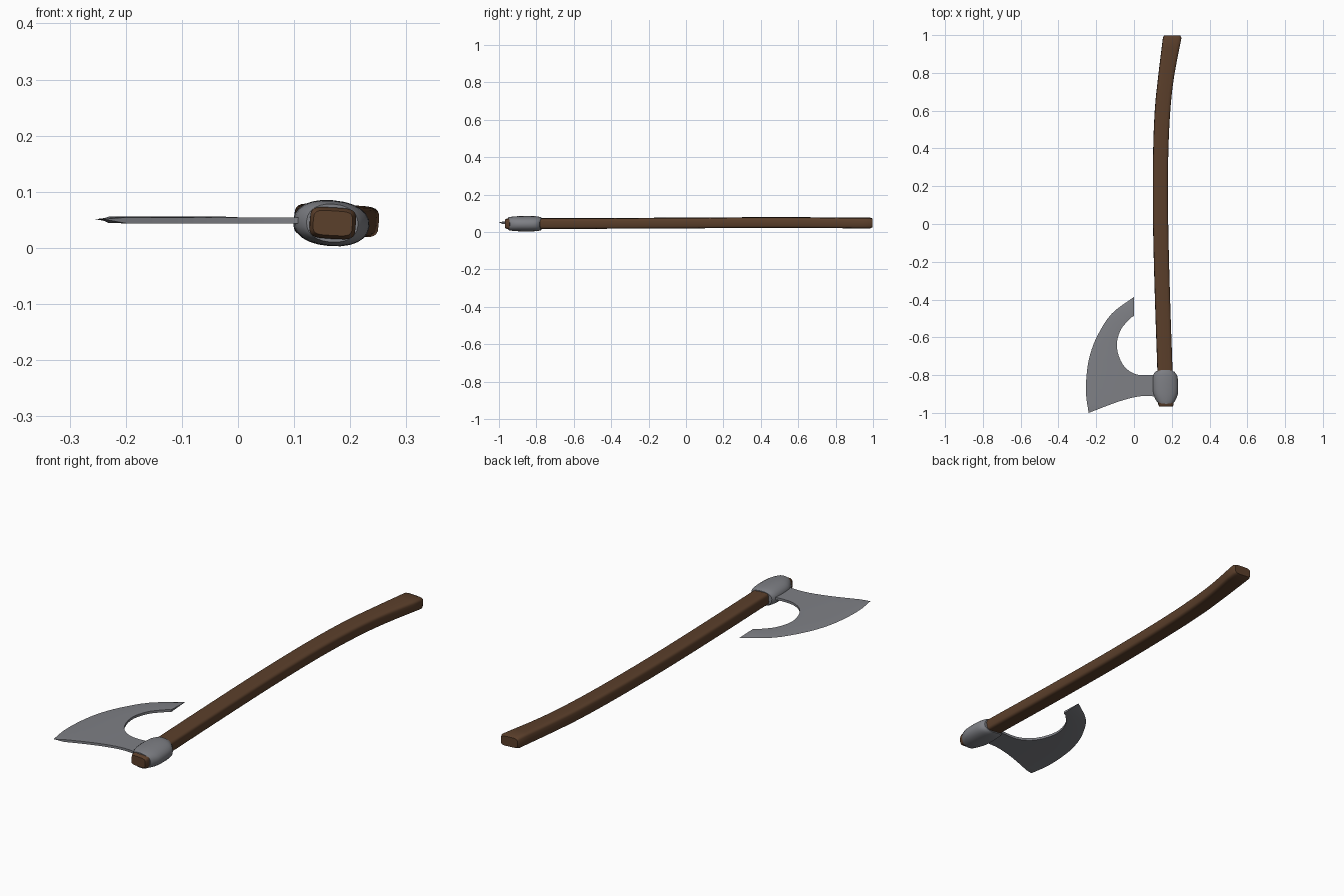
import bpy, bmesh, math
from mathutils import Vector

if "Cube" in bpy.data.objects:
    bpy.data.objects.remove(bpy.data.objects["Cube"])


def material(name, rgb):
    m = bpy.data.materials.new(name)
    m.diffuse_color = (*rgb, 1)
    m.use_nodes = True
    m.node_tree.nodes["Principled BSDF"].inputs["Base Color"].default_value = m.diffuse_color
    return m


wood = material("brown wood", (0.105, 0.05, 0.024))
steel = material("grey steel", (0.21, 0.215, 0.235))


def finish(bm, name, mat, angle):
    bmesh.ops.recalc_face_normals(bm, faces=bm.faces)
    me = bpy.data.meshes.new(name)
    bm.to_mesh(me)
    bm.free()
    ob = bpy.data.objects.new(name, me)
    bpy.context.collection.objects.link(ob)
    me.materials.append(mat)
    bpy.ops.object.select_all(action='DESELECT')
    ob.select_set(True)
    bpy.context.view_layer.objects.active = ob
    bpy.ops.object.shade_smooth_by_angle(angle=math.radians(angle))
    return ob


def spline(pts, n=4):
    """Smooth curve through the points (Catmull-Rom)."""
    p = [Vector(q) for q in pts]
    p = [2 * p[0] - p[1]] + p + [2 * p[-1] - p[-2]]
    out = []
    for i in range(1, len(p) - 2):
        a, b, c, d = p[i - 1:i + 3]
        for k in range(n):
            t = k / n
            out.append(0.5 * (2 * b + (c - a) * t + (2 * a - 5 * b + 4 * c - d) * t * t
                              + (3 * b - a - 3 * c + d) * t ** 3))
    return out + [p[-2]]


def loft(name, stations, power, mat, angle, roll=0.0, wave=0.0, sides=24):
    """Skin superellipse rings along y; station = (y, x, z, half width, half height)."""
    bm = bmesh.new()
    rings = []
    mid = sum(s[0] for s in stations) / len(stations)
    for y, x, z, w, h in stations:
        ring = []
        for k in range(sides):
            a = 2 * math.pi * k / sides
            c, s = math.cos(a), math.sin(a)
            u = w * math.copysign(abs(c) ** power, c)
            v = h * math.copysign(abs(s) ** power, s)
            yy = mid + (y - mid) * (1 - wave * c * c)
            ring.append(bm.verts.new((x + u * math.cos(roll) - v * math.sin(roll), yy,
                                      z + u * math.sin(roll) + v * math.cos(roll))))
        rings.append(ring)
    for r, q in zip(rings, rings[1:]):
        for k in range(sides):
            j = (k + 1) % sides
            bm.faces.new((r[k], r[j], q[j], q[k]))
    bm.faces.new(rings[0])
    bm.faces.new(rings[-1])
    return finish(bm, name, mat, angle)


# Curved wooden handle with slightly rounded ends
path = spline([(-0.955, 0.169, 0.044, 0.041, 0.028), (-0.75, 0.163, 0.045, 0.040, 0.028),
               (-0.4, 0.151, 0.046, 0.040, 0.028), (0.0, 0.141, 0.048, 0.040, 0.028),
               (0.35, 0.141, 0.05, 0.040, 0.028), (0.6, 0.151, 0.05, 0.041, 0.028),
               (0.78, 0.170, 0.049, 0.042, 0.028), (0.985, 0.202, 0.048, 0.049, 0.028)])
ends = [Vector(path[0]), Vector(path[-1])]
for e, dy in zip(ends, (-0.012, 0.013)):
    e[0] += dy
    e[3] -= 0.006
    e[4] -= 0.006
loft("handle", [ends[0]] + path + [ends[1]], 0.45, wood, 50, roll=-0.06)

# Barrel-shaped steel socket around the handle
loft("socket", spline([(-0.952, 0.168, 0.044, 0.046, 0.034), (-0.935, 0.168, 0.044, 0.055, 0.037),
                       (-0.90, 0.167, 0.044, 0.066, 0.040), (-0.84, 0.166, 0.044, 0.068, 0.041),
                       (-0.795, 0.165, 0.044, 0.064, 0.039), (-0.772, 0.163, 0.044, 0.052, 0.034)], 3),
     0.9, steel, 50, roll=-0.08, wave=0.12)

# Bearded blade: flat body with a ground bevel toward the cutting edge
edge = spline([(-0.24, -1.0), (-0.254, -0.9), (-0.25, -0.79), (-0.232, -0.69),
               (-0.193, -0.59), (-0.118, -0.475), (0.0, -0.386)])
back = ([Vector((0, -0.487))] +
        spline([(-0.015, -0.495), (-0.07, -0.56), (-0.091, -0.65), (-0.057, -0.747),
                (0.015, -0.797), (0.125, -0.798)]) +
        spline([(0.125, -0.914), (0.04, -0.911), (-0.075, -0.938), (-0.24, -1.0)])[:-1])
bm = bmesh.new()
CZ, n = 0.049, len(edge)
tip = [bm.verts.new((p.x, p.y, CZ + 0.002)) for p in edge]
rails, backs = [], []
for side in (-1, 1):
    rail = []
    for i in range(1, n - 1):
        d = (edge[i + 1] - edge[i - 1]).normalized()
        q = edge[i] + Vector((d.y, -d.x)) * 0.055 * math.sin(math.pi * i / (n - 1)) ** 0.7
        rail.append(bm.verts.new((q.x, q.y, CZ + 0.001 + side * 0.0055)))
    bk = [bm.verts.new((p.x, p.y, CZ + side * 0.0055)) for p in back]
    bm.faces.new([tip[0]] + rail + [tip[-1]] + bk)
    strip = [tip[0]] + rail + [tip[-1]]
    for i in range(n - 1):
        quad = [tip[i], tip[i + 1], strip[i + 1], strip[i]]
        bm.faces.new(list(dict.fromkeys(quad)))
    backs.append(bk)
lo, hi = backs
for i in range(len(lo) - 1):
    bm.faces.new((lo[i], lo[i + 1], hi[i + 1], hi[i]))
bm.faces.new((tip[-1], lo[0], hi[0]))
bm.faces.new((tip[0], lo[-1], hi[-1]))
bmesh.ops.triangulate(bm, faces=[f for f in bm.faces if len(f.verts) > 4])
finish(bm, "blade", steel, 40)
